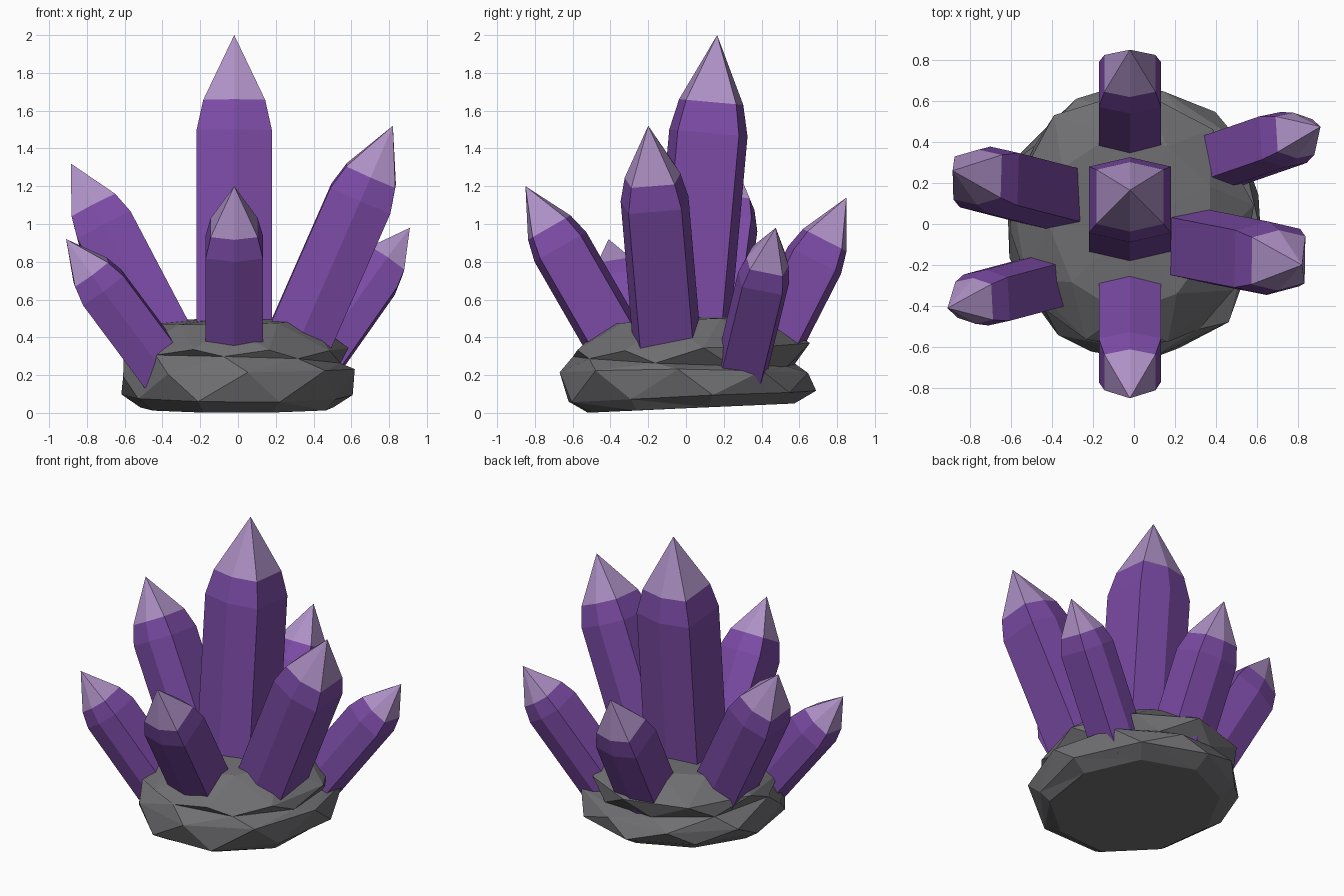
import bpy, bmesh, math, random
from mathutils import Vector

if "Cube" in bpy.data.objects:
    bpy.data.objects.remove(bpy.data.objects["Cube"])

random.seed(7)


def material(name, rgb):
    m = bpy.data.materials.new(name)
    m.diffuse_color = (*rgb, 1)
    m.use_nodes = True
    m.node_tree.nodes["Principled BSDF"].inputs["Base Color"].default_value = m.diffuse_color
    return m


PURPLE = material("purple", (0.20, 0.07, 0.38))
PALE = material("pale_purple", (0.42, 0.28, 0.56))
STONE = material("stone", (0.16, 0.16, 0.17))


def finish(name, bm, mats):
    bmesh.ops.recalc_face_normals(bm, faces=bm.faces[:])
    me = bpy.data.meshes.new(name)
    bm.to_mesh(me)
    bm.free()
    for m in mats:
        me.materials.append(m)
    ob = bpy.data.objects.new(name, me)
    bpy.context.collection.objects.link(ob)
    return ob


# Six-sided section with wide flats on the sides and shallow points front and back
SECTION = [(0.96, -0.78), (0.96, 0.78), (0, 1), (-0.96, 0.78), (-0.96, -0.78), (0, -1)]


def crystal(name, base, tip, r, cap=1.6, shoulder=2.35):
    base, tip = Vector(base), Vector(tip)
    q = Vector((0, 0, 1)).rotation_difference(tip - base)
    base -= (tip - base).normalized() * 0.08      # sink the foot into the rock
    length = (tip - base).length
    bm = bmesh.new()
    rings = []
    for h, s in ((0, r), (length - shoulder * r, r), (length - cap * r, 0.82 * r)):
        rings.append([bm.verts.new(base + q @ Vector((x * s, y * s, h))) for x, y in SECTION])
    bm.faces.new(rings[0])
    for a, b in zip(rings, rings[1:]):
        for i in range(6):
            j = (i + 1) % 6
            bm.faces.new((a[i], a[j], b[j], b[i]))
    top = bm.verts.new(tip)
    for i in range(6):
        f = bm.faces.new((rings[2][i], rings[2][(i + 1) % 6], top))
        f.material_index = 1
    finish(name, bm, [PURPLE, PALE])


# Crystals: name, foot centre, tip, section radius
crystal("main_crystal", (-0.02, 0.015, 0.33), (-0.02, 0.165, 2.0), 0.208, 1.71, 2.5)
crystal("front_crystal", (-0.02, -0.355, 0.34), (-0.02, -0.85, 1.2), 0.158)
crystal("back_crystal", (-0.02, 0.42, 0.30), (-0.02, 0.85, 1.14), 0.158)
crystal("right_crystal", (0.31, -0.10, 0.36), (0.82, -0.20, 1.52), 0.18)
crystal("left_crystal", (-0.38, 0.13, 0.36), (-0.885, 0.26, 1.32), 0.165)
crystal("front_left_crystal", (-0.44, -0.285, 0.29), (-0.91, -0.41, 0.92), 0.138)
crystal("back_right_crystal", (0.39, 0.295, 0.24), (0.91, 0.475, 0.98), 0.138)

# Rock base: tilted twisted strata with an undercut below the upper ledge
N = 9
LAYERS = ((0.02, 0.56, 0.0, 0.0), (0.09, 0.655, 0.0, 0.03), (0.21, 0.665, 0.6, 0.02),
          (0.275, 0.605, 1.3, 0.03), (0.35, 0.635, 1.9, 0.02), (0.485, 0.43, 2.3, 0.02))
bm = bmesh.new()
rings = []
for z, r, twist, tilt in LAYERS:
    ring = []
    for i in range(N):
        a = 2 * math.pi * (i + twist) / N + 0.2
        s = r * random.uniform(0.96, 1.05)
        zz = z + tilt * math.sin(a + 3 * twist) + random.uniform(-0.2, 0.2) * tilt
        if z == 0.02:
            zz = 0.025 + 0.025 * math.sin(a)      # underside tilts up at the back
        ring.append(bm.verts.new((0.95 * s * math.cos(a) - 0.01, s * math.sin(a) + 0.01, zz)))
    rings.append(ring)
for a, b in zip(rings, rings[1:]):
    for i in range(N):
        j = (i + 1) % N
        bm.faces.new((a[i], a[j], b[i]))
        bm.faces.new((a[j], b[j], b[i]))
bm.faces.new(rings[0])
peak = bm.verts.new((0, 0, 0.51))
for i in range(N):
    bm.faces.new((rings[-1][i], rings[-1][(i + 1) % N], peak))
finish("rock_base", bm, [STONE])
